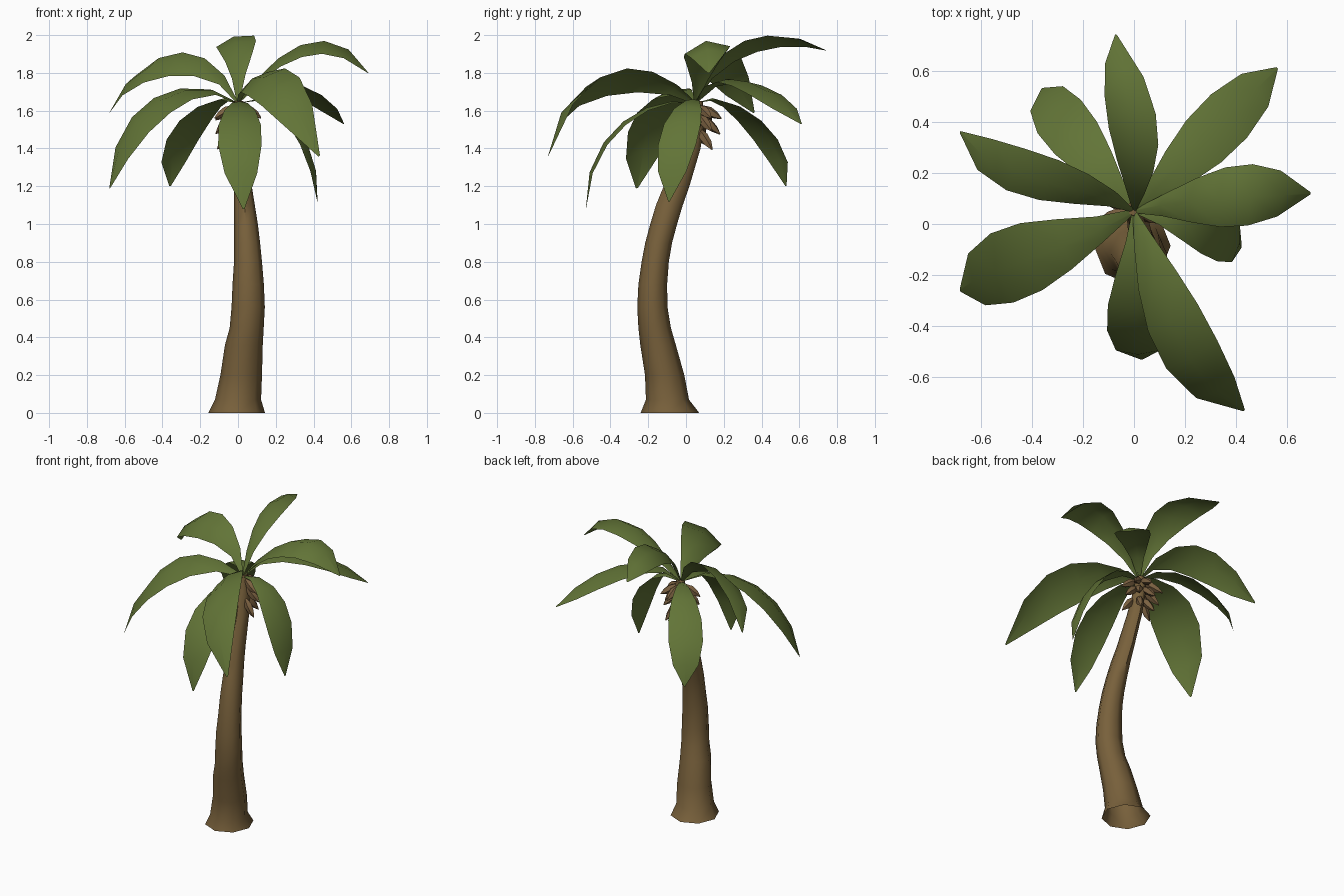
import bpy, math, random
from mathutils import Vector

if "Cube" in bpy.data.objects:
    bpy.data.objects.remove(bpy.data.objects["Cube"])

random.seed(4)

def material(name, rgb):
    m = bpy.data.materials.new(name)
    m.diffuse_color = (*rgb, 1)
    m.use_nodes = True
    m.node_tree.nodes["Principled BSDF"].inputs["Base Color"].default_value = m.diffuse_color
    return m

BARK = material("bark brown", (0.188, 0.118, 0.044))
LEAF = material("leaf green", (0.122, 0.175, 0.038))
HUSK = material("husk brown", (0.20, 0.12, 0.053))

def make(name, verts, faces, mat, angle=50):
    me = bpy.data.meshes.new(name)
    me.from_pydata(verts, [], faces)
    me.materials.append(mat)
    ob = bpy.data.objects.new(name, me)
    bpy.context.collection.objects.link(ob)
    bpy.ops.object.select_all(action='DESELECT')
    ob.select_set(True)
    bpy.context.view_layer.objects.active = ob
    bpy.ops.object.shade_smooth_by_angle(angle=math.radians(angle))
    return ob

def tube(name, rings, sides, mat, angle=50, bottom=True):
    """Skin a list of rings (each a list of points) and cap the ends."""
    verts = [p for r in rings for p in r]
    faces = []
    for i in range(len(rings) - 1):
        for j in range(sides):
            a, b = i * sides + j, i * sides + (j + 1) % sides
            faces.append((a, b, b + sides, a + sides))
    if bottom:
        faces.append(tuple(reversed(range(sides))))
    faces.append(tuple(range(len(verts) - sides, len(verts))))
    return make(name, verts, faces, mat, angle)

# Curved trunk with a flared, open foot: z, centre x, centre y, radius x, radius y
SECTIONS = [
    (0.00, -0.007, -0.085, 0.150, 0.155), (0.07, 0.000, -0.098, 0.122, 0.114),
    (0.20, 0.017, -0.113, 0.110, 0.104), (0.36, 0.031, -0.148, 0.100, 0.094),
    (0.45, 0.046, -0.166, 0.090, 0.086), (0.56, 0.054, -0.178, 0.088, 0.080),
    (0.68, 0.054, -0.176, 0.083, 0.076), (0.80, 0.053, -0.163, 0.074, 0.072),
    (0.90, 0.048, -0.145, 0.069, 0.071), (1.00, 0.042, -0.118, 0.063, 0.071),
    (1.10, 0.034, -0.088, 0.055, 0.071), (1.20, 0.026, -0.050, 0.047, 0.068),
    (1.40, 0.014, 0.022, 0.042, 0.055), (1.55, 0.004, 0.057, 0.038, 0.044),
    (1.65, 0.000, 0.060, 0.028, 0.028)]
SIDES = 8
rings = []
for z, cx, cy, rx, ry in SECTIONS:
    rings.append([(cx + rx * math.cos(2 * math.pi * j / SIDES),
                   cy + ry * math.sin(2 * math.pi * j / SIDES), z) for j in range(SIDES)])
tube("trunk", rings, SIDES, BARK, bottom=False)

# Nine broad fronds: inner point, outer point, tip, half-width vector, midrib fold
CROWN = Vector((0, 0.05, 1.64))
FRONDS = [
    ((0, .22, 1.885), (-.02, .47, 1.98), (-.07, .74, 1.92), (.10, -.035, .03), .12),
    ((.17, .22, 1.76), (.38, .43, 1.69), (.56, .61, 1.53), (.07, -.085, 0), .1),
    ((.22, .09, 1.86), (.46, .11, 1.945), (.69, .12, 1.80), (-.01, -.12, -.02), .2),
    ((.20, .01, 1.62), (.36, -.05, 1.42), (.42, -.09, 1.12), (-.02, -.10, 0), .1),
    ((.08, -.21, 1.76), (.225, -.525, 1.71), (.43, -.73, 1.36), (.10, .055, .075), .12),
    ((.01, -.20, 1.61), (.01, -.43, 1.42), (.03, -.53, 1.08), (-.115, 0, 0), .1),
    ((-.27, -.08, 1.70), (-.53, -.18, 1.53), (-.68, -.26, 1.19), (.045, -.135, -.04), .1),
    ((-.20, .13, 1.835), (-.47, .21, 1.82), (-.68, .36, 1.59), (-.04, -.08, -.065), .1),
    ((-.15, .24, 1.63), (-.30, .43, 1.45), (-.36, .53, 1.20), (.085, .065, 0), .1)]
WIDTHS = [(0, .06), (.17, .36), (.34, .72), (.5, .97), (.66, 1), (.83, .75), (1, .04)]

def through(p, t):
    """Cubic curve passing through four points at t = 0, 1/3, 2/3, 1."""
    out = Vector((0, 0, 0))
    for i in range(4):
        w = 1.0
        for j in range(4):
            if j != i:
                w *= (3 * t - j) / (i - j)
        out += p[i] * w
    return out

for n, (p1, p2, tip, side, crease) in enumerate(FRONDS):
    pts = [CROWN, Vector(p1), Vector(p2), Vector(tip)]
    side = Vector(side)
    verts, faces = [], []
    for t, w in WIDTHS:
        mid = through(pts, t)
        along = through(pts, min(t + .02, 1)) - through(pts, t - .02)
        up = along.cross(side).normalized()
        if up.z < 0:
            up = -up
        fold = up * side.length * w * crease       # raised midrib
        verts += [mid - side * w - fold, mid + fold, mid + side * w - fold]
    for i in range(len(WIDTHS) - 1):
        for j in range(2):
            a = i * 3 + j
            faces.append((a, a + 1, a + 4, a + 3))
    # keep the upper side as the front of the faces
    if (verts[4] - verts[3]).cross(verts[7] - verts[4]).z < 0:
        faces = [tuple(reversed(f)) for f in faces]
    make(f"frond_{n + 1}", verts, faces, LEAF, 60)

# Dry husks hanging below the crown, mostly on the back: tiers of pointed spindles
TIERS = [(1.62, .055, 0.028, 5), (1.57, .052, 0.03, 5), (1.50, .04, 0.032, 4)]
PROFILE = [(0, .4), (.35, 1), (.7, .8), (1, .12)]
count = 0
for k, (z, cy, out, num) in enumerate(TIERS):
    for i in range(num):
        a = math.radians(-10 + 200 * (i + .25 * (k % 2)) / (num - 1)) + random.uniform(-.12, .12)
        d = Vector((math.cos(a), math.sin(a), -0.6 - 0.35 * k)).normalized()
        start = Vector((out * math.cos(a), cy + out * math.sin(a), z))
        q = d.to_track_quat('Z', 'Y')
        length = random.uniform(.11, .14)
        rings = []
        for t, r in PROFILE:
            rings.append([start + q @ Vector((.026 * r * math.cos(j * math.pi * .4),
                                              .026 * r * math.sin(j * math.pi * .4),
                                              t * length)) for j in range(5)])
        count += 1
        tube(f"husk_{count}", rings, 5, HUSK, 40)
